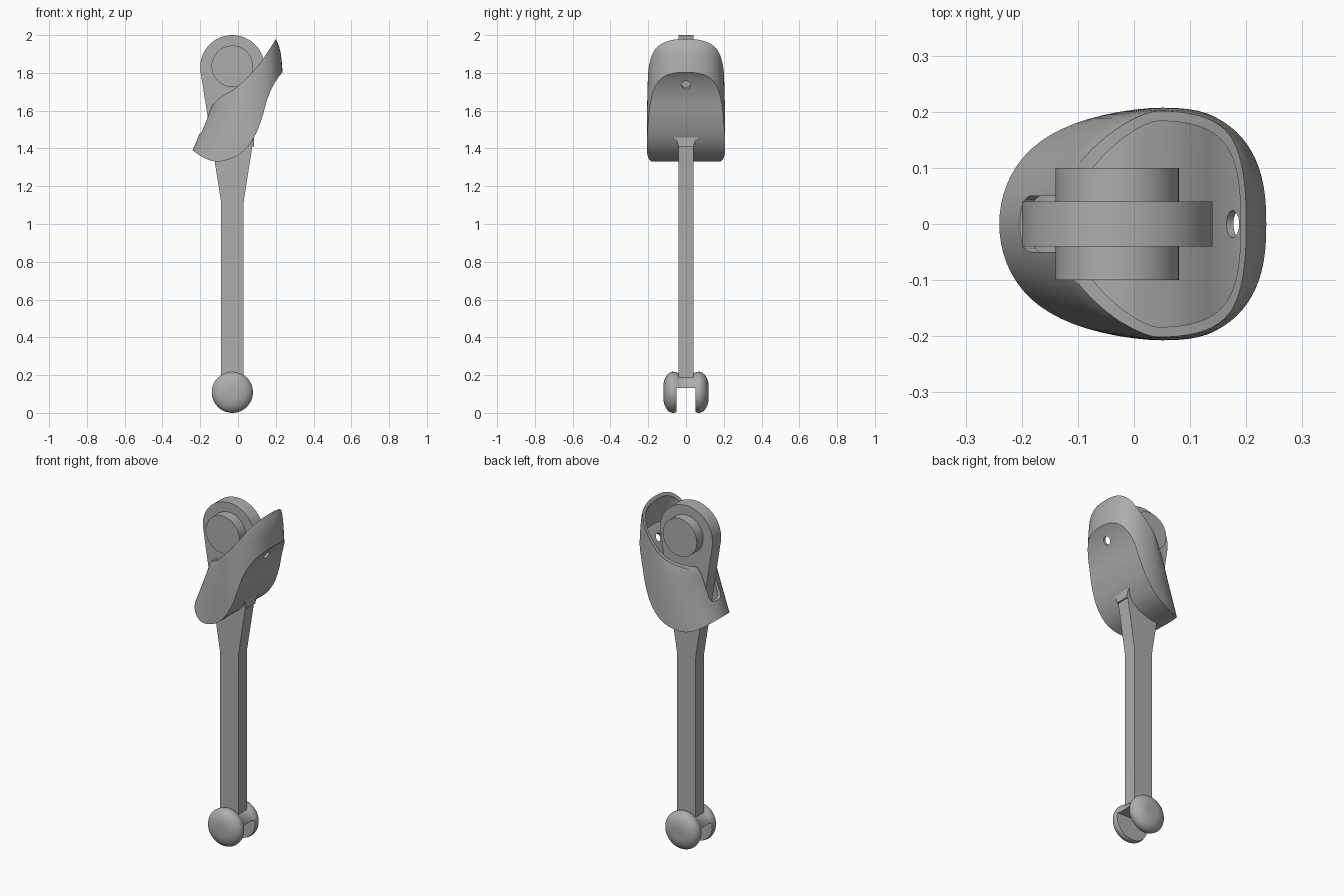
import bpy, bmesh
from math import sin, cos, pi, radians
from mathutils import Vector

if "Cube" in bpy.data.objects:
    bpy.data.objects.remove(bpy.data.objects["Cube"])

grey = bpy.data.materials.new("Plain grey")
grey.use_nodes = True
grey.diffuse_color = (0.42, 0.42, 0.42, 1)
grey.node_tree.nodes["Principled BSDF"].inputs["Base Color"].default_value = grey.diffuse_color


def skin(name, rings):
    """Closed solid skinned over rings with equal point counts."""
    bm = bmesh.new()
    loops = [[bm.verts.new(p) for p in ring] for ring in rings]
    n = len(loops[0])
    for a, b in zip(loops, loops[1:]):
        for i in range(n):
            j = (i + 1) % n
            bm.faces.new((a[i], a[j], b[j], b[i]))
    bm.faces.new(loops[0])
    bm.faces.new(loops[-1])
    bmesh.ops.recalc_face_normals(bm, faces=bm.faces)
    mesh = bpy.data.meshes.new(name)
    bm.to_mesh(mesh)
    bm.free()
    mesh.materials.append(grey)
    obj = bpy.data.objects.new(name, mesh)
    bpy.context.collection.objects.link(obj)
    return obj


def prism_y(name, outline, depth):
    return skin(name, [[(x, y, z) for x, z in outline] for y in (-depth, depth)])


def prism_x(name, outline, start, end):
    return skin(name, [[(x, y, z) for y, z in outline] for x in (start, end)])


def arc(cx, cz, r, start=0, end=360, n=64):
    full = end - start == 360
    steps = n if full else n - 1
    angles = [radians(start + (end - start) * i / steps) for i in range(n)]
    return [(cx + r * cos(a), cz + r * sin(a)) for a in angles]


def spline(points, steps=5):
    """Smooth curve through points of any dimension."""
    p = [Vector(q) for q in points]
    p = [2 * p[0] - p[1]] + p + [2 * p[-1] - p[-2]]
    out = []
    for a, b, c, d in zip(p, p[1:], p[2:], p[3:]):
        for i in range(steps):
            t = i / steps
            out.append(b + (c - a) * (t / 2) + (2 * a - 5 * b + 4 * c - d) * (t * t / 2)
                       + (3 * b - a - 3 * c + d) * (t ** 3 / 2))
    return out + [p[-2]]


def combine(obj, cutter, operation):
    mod = obj.modifiers.new("cut", "BOOLEAN")
    mod.object, mod.operation, mod.solver = cutter, operation, "EXACT"
    bpy.context.view_layer.objects.active = obj
    bpy.ops.object.modifier_apply(modifier=mod.name)
    bpy.data.objects.remove(cutter)


def smooth(obj, angle=32):
    bpy.ops.object.select_all(action="DESELECT")
    obj.select_set(True)
    bpy.context.view_layer.objects.active = obj
    bpy.ops.object.shade_smooth_by_angle(angle=radians(angle))


# Cup wall sections: height, left end, right end, half width
SECTIONS = spline([(1.28, -.285, .24, .205), (1.4, -.236, .24, .207), (1.57, -.165, .24, .207),
                   (1.66, -.128, .24, .205), (1.74, -.075, .238, .203), (1.83, -.04, .234, .2),
                   (1.92, -.02, .223, .198), (1.98, 0, .2, .19), (2.06, .02, .16, .17)], 4)
MIDDLE = 0.05


def egg_body(name, wall):
    rings = []
    for z, left, right, half in SECTIONS:
        ring = []
        for i in range(72):
            a = 2 * pi * i / 72
            c, s = cos(a), sin(a)
            power = 2 / 2.5 if c > 0 else 1
            reach = (right if c > 0 else -left) - wall + (-MIDDLE if c > 0 else MIDDLE)
            x = MIDDLE + reach * abs(c) ** power * (1 if c > 0 else -1)
            y = (half - wall) * abs(s) ** power * (1 if s > 0 else -1)
            ring.append((x, y, z))
        rings.append(ring)
    return skin(name, rings)


# Cup: egg-shaped body trimmed by a curved side outline, then hollowed
lower = spline([(.3, 1.85), (.235, 1.802), (.19, 1.74), (.155, 1.66), (.125, 1.555), (.08, 1.45),
                (.01, 1.37), (-.09, 1.332), (-.165, 1.343), (-.24, 1.39), (-.32, 1.46)])
rim = spline([(-.165, 1.57), (-.14, 1.62), (-.1, 1.665), (0, 1.73), (.1, 1.83),
              (.167, 1.926), (.2, 1.98), (.23, 2.04)])
cup = egg_body("cup", 0)
combine(cup, prism_y("trim", list(lower) + [(-.32, 1.52)] + list(rim) + [(.3, 2.04)], .4), "INTERSECT")

cavity = egg_body("cavity", .018)
floor = [(x - .01, z + .012) for x, z in lower]
combine(cavity, prism_y("trim", floor + [(-.4, 1.5), (-.4, 2.2), (.4, 2.2), (.4, 1.9)], .4), "INTERSECT")
combine(cup, cavity, "DIFFERENCE")

# Slot for the arm in the low side of the cup
slot = [(-.05, 1.8), (-.05, 1.5), (-.043, 1.485), (-.03, 1.478),
        (.03, 1.478), (.043, 1.485), (.05, 1.5), (.05, 1.8)]
combine(cup, prism_x("slot", slot, -.35, -.08), "DIFFERENCE")

# Small drain hole square to the sloping wall
across = Vector((.85, 0, -.53))
along = Vector((.53, 0, .85))
side = Vector((0, 1, 0))
spot = Vector((.185, 0, 1.738))
drill = [[spot + across * d + along * u + side * v for u, v in arc(0, 0, .024, n=24)]
         for d in (-.06, .06)]
combine(cup, skin("drill", drill), "DIFFERENCE")
smooth(cup)

# Arm: straight rod widening into a round eye
arm = prism_y("arm", [(-.09, .17), (.03, .17), (.03, 1.12)]
              + arc(-.03, 1.83, .17, -8.5, 188.5, 48) + [(-.09, 1.12)], .04)
smooth(arm)

# Pivot pin through the eye
pin = prism_y("pivot_pin", arc(-.03, 1.835, .11), .1)
smooth(pin)

# Flared root where the arm leaves the cup
root = [(-.04, 1.41), (.04, 1.41), (.048, 1.44), (.075, 1.47), (-.075, 1.47), (-.048, 1.44)]
prism_x("arm_root", root, .0, .085)

# Forked foot: domed round knuckle with a slot from below
half = spline([(.12, .02), (.118, .05), (.108, .08), (.092, .1), (.072, .109), (.05, .105), (.035, .098)], 3)
profile = [(-y, r) for y, r in half] + [(y, r) for y, r in reversed(half)]
foot = skin("forked_foot", [[(x, y, z) for x, z in arc(-.03, .109, r)] for y, r in profile])
gap = [(-.05, -.1), (.05, -.1), (.05, .132), (-.05, .132)]
combine(foot, prism_x("gap", gap, -.3, .3), "DIFFERENCE")
smooth(foot)
